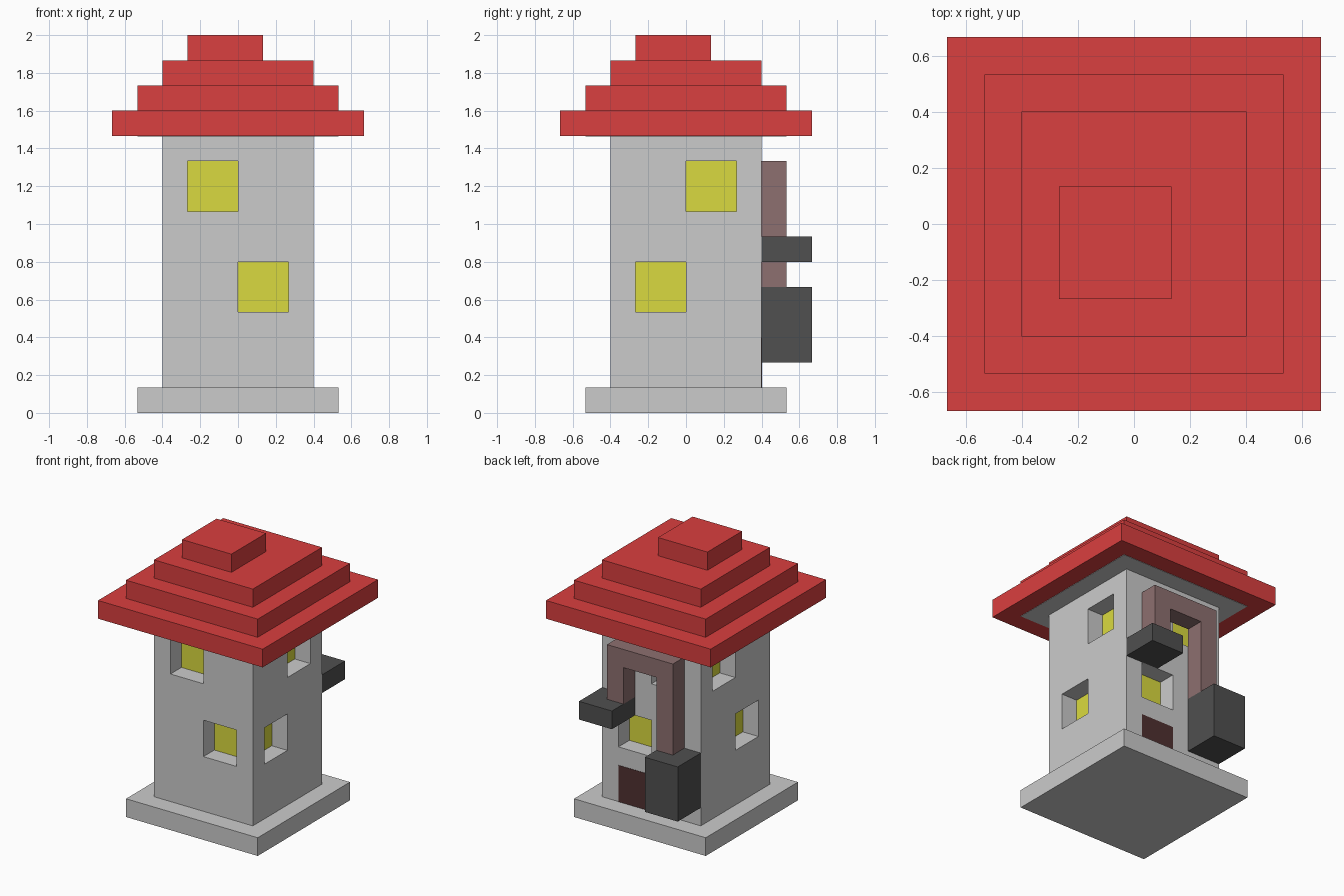
import bpy, bmesh
from mathutils import Matrix

if "Cube" in bpy.data.objects:
    bpy.data.objects.remove(bpy.data.objects["Cube"])

U = 2 / 15  # one block of the grid


def material(name, rgb):
    m = bpy.data.materials.new(name)
    m.diffuse_color = (*rgb, 1)
    m.use_nodes = True
    m.node_tree.nodes["Principled BSDF"].inputs["Base Color"].default_value = m.diffuse_color
    return m


RED = material("roof_red", (0.7, 0.05, 0.05))
YELLOW = material("window_yellow", (0.7, 0.7, 0.05))
DARK = material("dark_iron", (0.08, 0.08, 0.08))
PIPE = material("pipe_brown", (0.27, 0.16, 0.16))
DOOR = material("door_brown", (0.08, 0.03, 0.03))


def boxes(name, corners, mat=None):
    """One object from axis-aligned boxes given as (low, high) in blocks."""
    bm = bmesh.new()
    for lo, hi in corners:
        mid = [(a + b) / 2 * U for a, b in zip(lo, hi)]
        size = [(b - a) * U for a, b in zip(lo, hi)]
        bmesh.ops.create_cube(bm, size=1, matrix=Matrix.Translation(mid) @ Matrix.Diagonal((*size, 1)))
    me = bpy.data.meshes.new(name)
    bm.to_mesh(me)
    bm.free()
    ob = bpy.data.objects.new(name, me)
    bpy.context.collection.objects.link(ob)
    if mat:
        me.materials.append(mat)
    return ob


# Plinth and tower
boxes("plinth", [((-4, -4, 0), (4, 4, 1))])
tower = boxes("tower", [((-3, -3, 1), (3, 3, 11))])

# Stepped roof with an off-centre cap, grey ceiling under the eaves
for i, (lo, hi) in enumerate([(-5, 5), (-4, 4), (-3, 3), (-2, 1)]):
    boxes(f"roof_step_{i + 1}", [((lo, lo, 11 + i), (hi, hi, 12 + i))], RED)
boxes("ceiling", [((-4, -4, 10.98), (4, 4, 11.2))])


# Recessed windows: wall axis, side, start along the wall, bottom
windows = [(1, -1, -2, 8), (1, -1, 0, 4), (1, 1, -2, 8), (1, 1, 0, 4),
           (0, -1, 0, 8), (0, -1, -2, 4), (0, 1, 0, 8), (0, 1, -2, 4)]


def window_box(axis, side, start, z, inner, outer):
    a, b = sorted((side * inner, side * outer))
    if axis == 0:
        return (a, start, z), (b, start + 2, z + 2)
    return (start, a, z), (start + 2, b, z + 2)


cutter = boxes("window_cutter", [window_box(*w, 2.02, 3.5) for w in windows])
cutter.hide_render = True
cutter.hide_viewport = True
cut = tower.modifiers.new("window_holes", 'BOOLEAN')
cut.operation = 'DIFFERENCE'
cut.solver = 'EXACT'
cut.object = cutter
boxes("window_panes", [window_box(*w, 2.0, 2.05) for w in windows], YELLOW)

# Door on the back, flush with the wall
boxes("door", [((0, 2.9, 1), (2, 3.02, 3))], DOOR)

# Boiler, spout block and the pipe arch joining them
boxes("boiler", [((-3, 3, 2), (-1, 5, 5))], DARK)
boxes("spout_block", [((1, 3, 6), (3, 5, 7))], DARK)
boxes("pipe", [((-2, 3, 5), (-1, 4, 9)), ((1, 3, 7), (2, 4, 9)), ((-2, 3, 9), (2, 4, 10))], PIPE)
